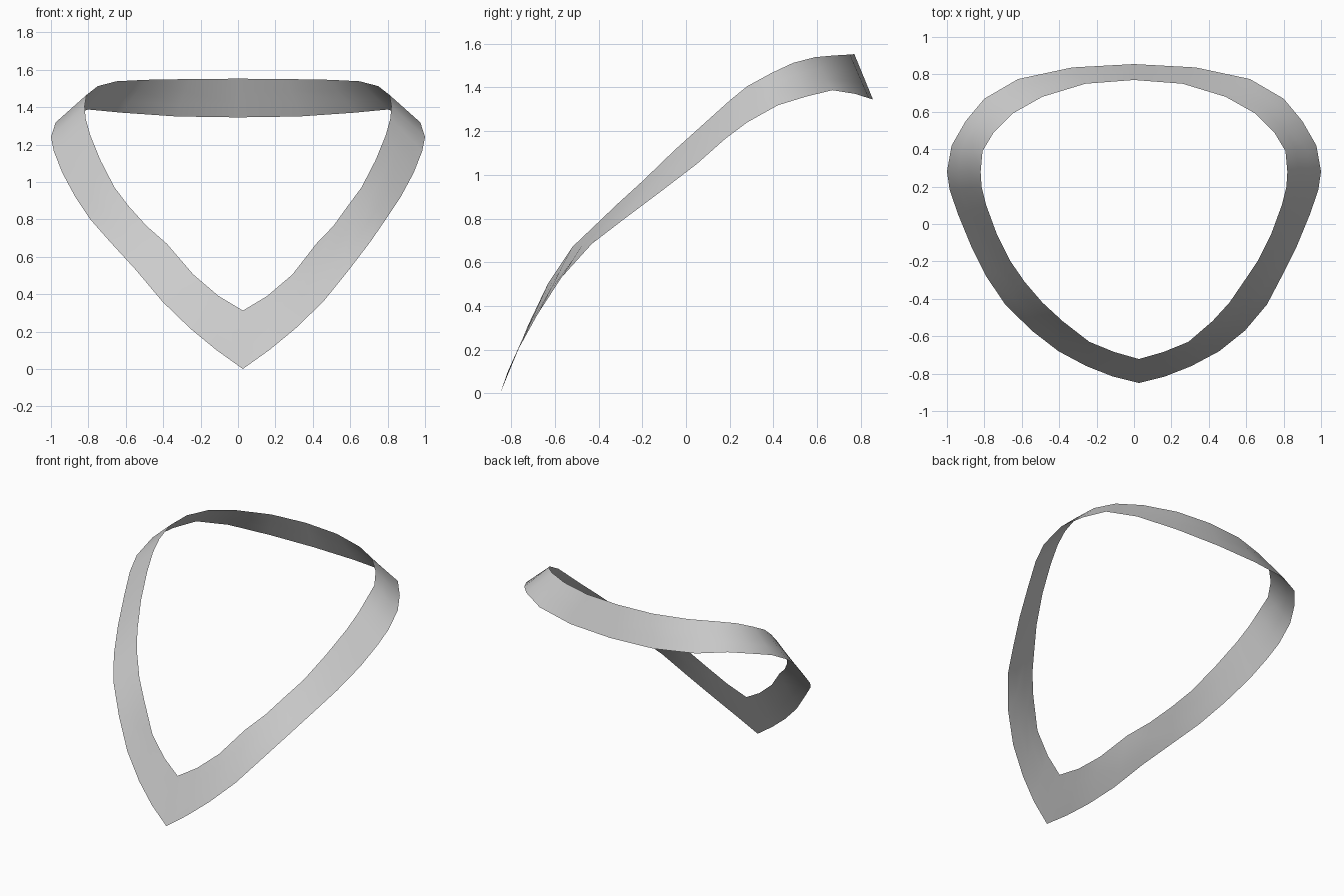
import bpy, bmesh

# Matching stations on the outer (lower) and inner (upper) edge, front tip to back centre
OUTER = [(0, -.85, 0), (.14, -.815, .10), (.28, -.76, .215), (.43, -.68, .36),
         (.57, -.57, .53), (.70, -.43, .685), (.79, -.28, .80), (.87, -.12, .92),
         (.94, .05, 1.05), (.985, .18, 1.165), (1.0, .28, 1.24), (.975, .42, 1.318),
         (.90, .55, 1.358), (.80, .67, 1.387), (.62, .775, 1.37), (.33, .837, 1.35),
         (0, .855, 1.345)]
INNER = [(0, -.722, .312), (.13, -.685, .39), (.265, -.63, .505), (.40, -.52, .67),
         (.50, -.42, .765), (.585, -.31, .87), (.66, -.20, .97), (.735, -.05, 1.115),
         (.79, .10, 1.25), (.815, .20, 1.34), (.82, .28, 1.405), (.81, .39, 1.465),
         (.75, .49, 1.512), (.65, .59, 1.538), (.49, .68, 1.546), (.26, .75, 1.55),
         (0, .77, 1.552)]
ROWS = 3


def full_loop(half):
    """Mirror a half edge into a closed loop; the front tip sits slightly off centre."""
    loop = half + [(-x, y, z) for x, y, z in half[-2:0:-1]]
    return [(x + .026 * min(1, max(0, (-.3 - y) / .3)), y, z) for x, y, z in loop]


# Collar band: a thin open ribbon lofted between the two edges
bm = bmesh.new()
rings = []
outer, inner = full_loop(OUTER), full_loop(INNER)
for r in range(ROWS + 1):
    t = r / ROWS
    rings.append([bm.verts.new([a + (b - a) * t for a, b in zip(p, q)])
                  for p, q in zip(outer, inner)])
n = len(outer)
for lo, hi in zip(rings, rings[1:]):
    for i in range(n):
        j = (i + 1) % n
        bm.faces.new((lo[i], lo[j], hi[j], hi[i])).smooth = True

mesh = bpy.data.meshes.new("collar_band")
bm.to_mesh(mesh)
bm.free()
band = bpy.data.objects.new("collar_band", mesh)
bpy.context.collection.objects.link(band)
